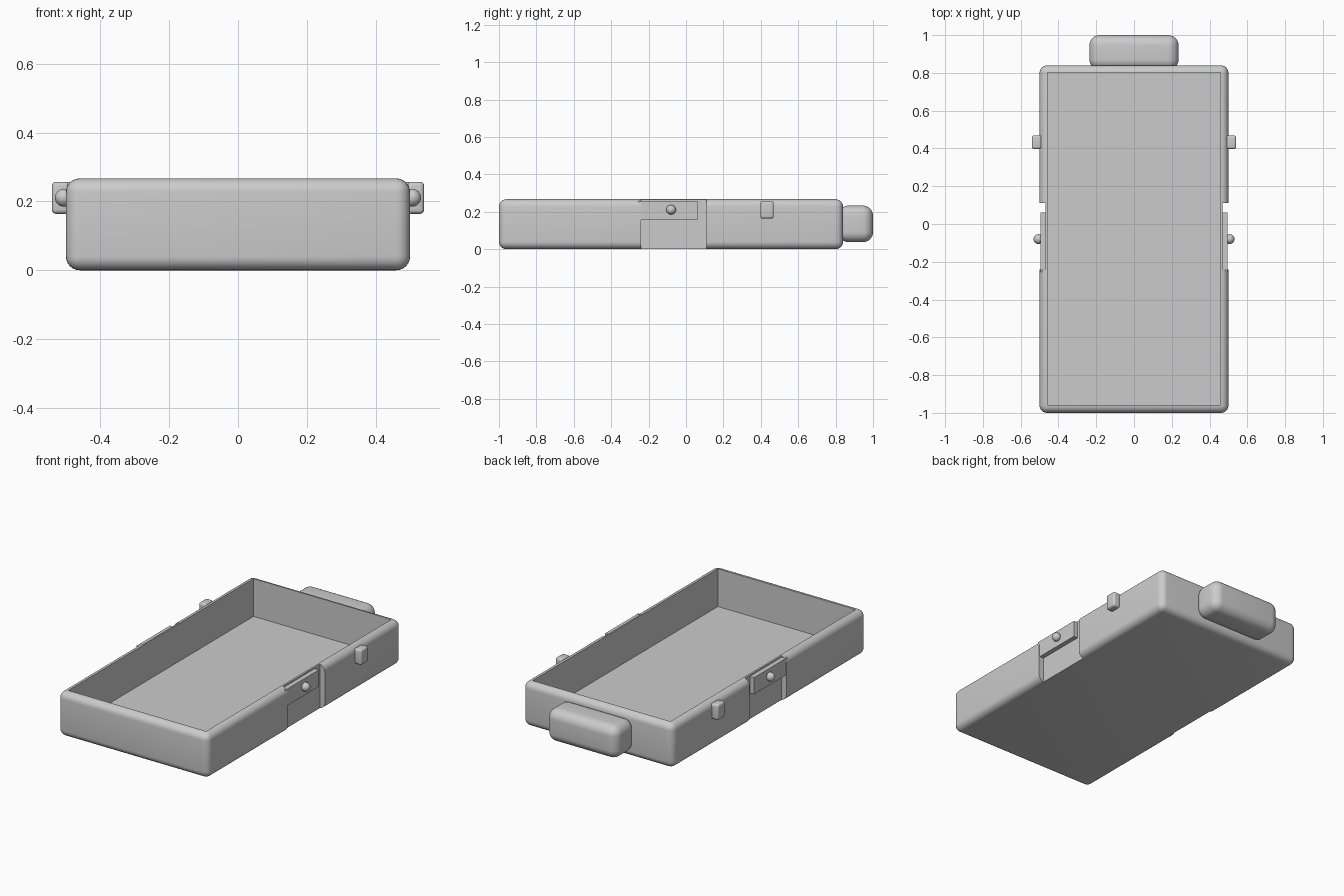
import bpy
import bmesh
from math import radians
from mathutils import Vector

default = bpy.data.objects.get("Cube")
if default:
    bpy.data.objects.remove(default, do_unlink=True)

grey = bpy.data.materials.new("plain_grey")
grey.use_nodes = True
GREY = (0.6, 0.6, 0.6, 1)
grey.diffuse_color = GREY
grey.node_tree.nodes["Principled BSDF"].inputs["Base Color"].default_value = GREY


def finish(name, bm):
    mesh = bpy.data.meshes.new(name)
    bm.to_mesh(mesh)
    bm.free()
    mesh.materials.append(grey)
    obj = bpy.data.objects.new(name, mesh)
    bpy.context.collection.objects.link(obj)
    return obj


def box(name, low, high, radius=0, segments=6):
    """Box between two corners, with optional rounded edges."""
    low, high = Vector(low), Vector(high)
    bm = bmesh.new()
    bmesh.ops.create_cube(bm, size=1)
    for v in bm.verts:
        v.co = (low + high) / 2 + v.co * (high - low)
    if radius:
        bmesh.ops.bevel(bm, geom=bm.edges[:], offset=radius, segments=segments,
                        profile=0.5, affect='EDGES')
    return finish(name, bm)


def activate(obj):
    bpy.ops.object.select_all(action='DESELECT')
    obj.select_set(True)
    bpy.context.view_layer.objects.active = obj


def smooth(obj):
    activate(obj)
    bpy.ops.object.shade_smooth_by_angle(angle=radians(30))


def cut(obj, cutter):
    activate(obj)
    mod = obj.modifiers.new("cut", 'BOOLEAN')
    mod.operation = 'DIFFERENCE'
    mod.solver = 'EXACT'
    mod.object = cutter
    bpy.ops.object.modifier_apply(modifier=mod.name)
    bpy.data.objects.remove(cutter, do_unlink=True)


# Open tray with rounded outer edges
tray = box("tray", (-0.5, -1, 0), (0.5, 0.84, 0.267), 0.04)
cut(tray, box("cavity_cutter", (-0.458, -0.957, 0.04), (0.458, 0.802, 0.5)))

for side, name in ((1, "left"), (-1, "right")):
    def span(a, b):
        return min(a * side, b * side), max(a * side, b * side)

    # Shallow recess down the whole side wall
    x0, x1 = span(0.468, 0.6)
    cut(tray, box("recess_cutter", (x0, -0.24, -0.1), (x1, 0.11, 0.4)))

    # Latch plate in the upper part of the recess
    x0, x1 = span(0.464, 0.496)
    box(name + "_latch_plate", (x0, -0.255, 0.157), (x1, 0.062, 0.257))

    # Round button on the latch
    bm = bmesh.new()
    bmesh.ops.create_uvsphere(bm, u_segments=24, v_segments=12, radius=0.026)
    bmesh.ops.translate(bm, verts=bm.verts, vec=(0.506 * side, -0.08, 0.211))
    smooth(finish(name + "_button", bm))

    # Small rounded peg
    x0, x1 = span(0.49, 0.541)
    smooth(box(name + "_peg", (x0, 0.397, 0.164), (x1, 0.469, 0.257), 0.012, 4))

smooth(tray)

# Rounded pull handle at the back
smooth(box("handle", (-0.236, 0.815, 0.037), (0.236, 1, 0.233), 0.055, 8))
